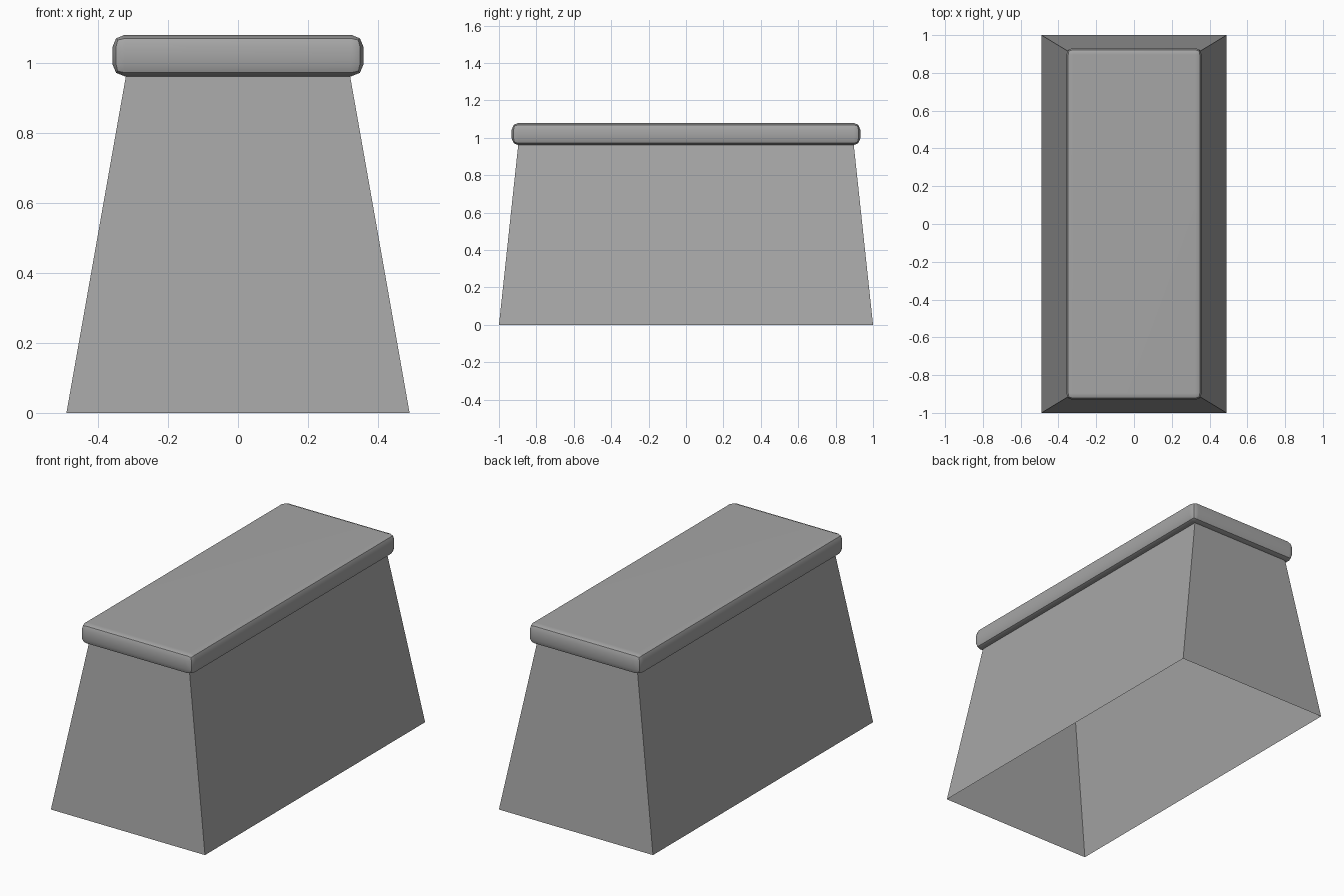
import bpy
import bmesh
import math

cube = bpy.data.objects.get("Cube")
if cube:
    bpy.data.objects.remove(cube, do_unlink=True)

grey = bpy.data.materials.new("mid_grey")
grey.use_nodes = True
colour = (0.38, 0.38, 0.38, 1)
grey.diffuse_color = colour
grey.node_tree.nodes["Principled BSDF"].inputs["Base Color"].default_value = colour


def tapered_box(name, bottom, top, z0, z1, open_ends=False):
    """Box from z0 to z1 with (x, y) half sizes at the bottom and top."""
    bm = bmesh.new()
    bmesh.ops.create_cube(bm, size=2)
    if open_ends:
        bm.normal_update()
        ends = [f for f in bm.faces if abs(f.normal.z) > 0.9]
        bmesh.ops.delete(bm, geom=ends, context="FACES_ONLY")
    for v in bm.verts:
        half, z = (top, z1) if v.co.z > 0 else (bottom, z0)
        v.co = (v.co.x * half[0], v.co.y * half[1], z)
    mesh = bpy.data.meshes.new(name)
    bm.to_mesh(mesh)
    bm.free()
    mesh.materials.append(grey)
    obj = bpy.data.objects.new(name, mesh)
    bpy.context.collection.objects.link(obj)
    return obj


# Hollow tapered body, open underneath and closed above by the pad
tapered_box("body", (0.49, 1.0), (0.32, 0.897), 0, 0.963, open_ends=True)

# Padded top with rounded edges
pad = tapered_box("top_pad", (0.359, 0.932), (0.359, 0.932), 0.961, 1.08)
bevel = pad.modifiers.new("rounded_edges", "BEVEL")
bevel.width = 0.036
bevel.segments = 2
bpy.ops.object.select_all(action="DESELECT")
pad.select_set(True)
bpy.context.view_layer.objects.active = pad
bpy.ops.object.modifier_apply(modifier=bevel.name)
bpy.ops.object.shade_smooth_by_angle(angle=math.radians(30))

# Keep the large pad faces evenly shaded
weighted = pad.modifiers.new("even_shading", "WEIGHTED_NORMAL")
weighted.keep_sharp = True
